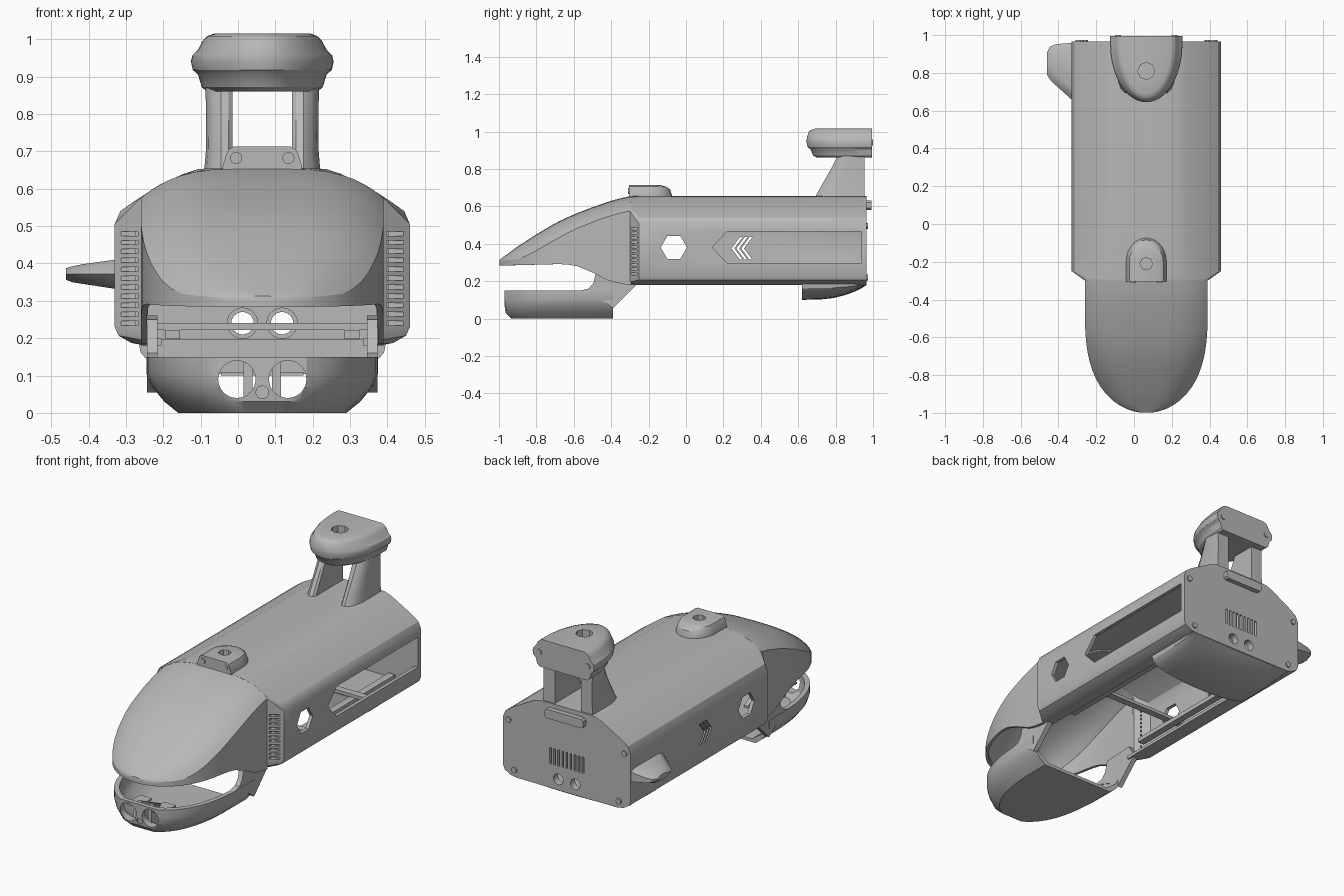
import bpy, bmesh, math

if "Cube" in bpy.data.objects:
    bpy.data.objects.remove(bpy.data.objects["Cube"])

CX = 0.065                      # the hull's own centre line (a side fin shifts the bounds)


def loft(name, rings, closed=True, caps=(True, True)):
    bm = bmesh.new()
    vs = [[bm.verts.new((x + CX, y, z)) for x, y, z in r] for r in rings]
    n = len(vs[0])
    for a, b in zip(vs, vs[1:]):
        for i in range(n if closed else n - 1):
            j = (i + 1) % n
            bm.faces.new((a[i], a[j], b[j], b[i]))
    if caps[0]:
        bm.faces.new(vs[0])
    if caps[1]:
        bm.faces.new(vs[-1])
    bmesh.ops.recalc_face_normals(bm, faces=bm.faces)
    me = bpy.data.meshes.new(name)
    bm.to_mesh(me)
    bm.free()
    o = bpy.data.objects.new(name, me)
    bpy.context.collection.objects.link(o)
    return o


def prism(name, pts, axis, a, b):
    put = {'x': lambda p, d: (d, p[0], p[1]), 'y': lambda p, d: (p[0], d, p[1]),
           'z': lambda p, d: (p[0], p[1], d)}[axis]
    return loft(name, [[put(p, d) for p in pts] for d in (a, b)])


def box(name, x0, x1, y0, y1, z0, z1):
    return prism(name, [(x0, y0), (x1, y0), (x1, y1), (x0, y1)], 'z', z0, z1)


def disc(u, v, r, n=24):
    return [(u + r * math.cos(2 * math.pi * i / n), v + r * math.sin(2 * math.pi * i / n))
            for i in range(n)]


def bake(o):
    bpy.context.view_layer.update()
    dg = bpy.context.evaluated_depsgraph_get()
    me = bpy.data.meshes.new_from_object(o.evaluated_get(dg))
    o.modifiers.clear()
    o.data = me


def cut(o, cutters):
    for c in cutters:
        m = o.modifiers.new("cut", 'BOOLEAN')
        m.operation, m.solver, m.object = 'DIFFERENCE', 'EXACT', c
        c.hide_render = True
    bake(o)
    for c in cutters:
        bpy.data.objects.remove(c)


def bullet(hw, tip, mid, flat, p=2.0, clamp=None, n=32):
    """Plan outline: rounded at tip, straight from mid to flat."""
    pts = [(hw, flat)]
    for i in range(n + 1):
        t = math.pi * i / n
        y = mid + (tip - mid) * max(math.sin(t), 0) ** (2 / p)
        pts.append((hw * math.cos(t), y if clamp is None else max(y, clamp)))
    return pts + [(-hw, flat)]


def lerp(tab, y):
    for (a, u), (b, v) in zip(tab, tab[1:]):
        if y <= b:
            return u + (v - u) * max(0, (y - a) / (b - a))
    return tab[-1][1]


def mirror(half):
    return half + [(-x, z) for x, z in reversed(half) if x > 1e-6]


# ---- main hull: hollow shell that narrows to the nose at its front
U = [0, .3, .5, .65, .85, .95, 1]
neck = [(.325 * u, .575 + .08 * (1 - u ** 3.5)) for u in U] + \
       [(.325, .21), (.322, .195), (.315, .185), (.30, .18), (0, .18)]
main = [(0, .655), (.1, .655), (.17, .653), (.21, .64), (.34, .568), (.38, .54), (.395, .505),
        (.395, .23), (.385, .207), (.35, .187), (.31, .18), (0, .18)]


def ring(sec, y, k=1.0, kz=1.0):
    return [(x * k, y, .415 + (z - .415) * kz) for x, z in mirror(sec)]


hull = loft("hull", [ring(neck, -.30), ring(main, -.25), ring(main, .965)])
inner = loft("hull_inner_cutter", [ring(neck, -.36, .94, .92), ring(neck, -.285, .94, .92),
                                   ring(main, -.235, .95, .93), ring(main, .94, .95, .93)])
cutters = [inner, box("belly_cutter", -.27, .27, -.45, .62, .1, .25)]
cutters.append(prism("hatch_cutter", [(.14, .38), (.22, .465), (.938, .465), (.938, .297), (.22, .297)],
                     'x', .34, .5))
cutters.append(prism("hex_cutter", disc(-.065, .38, .07, 6), 'x', -.6, .6))
for k in range(3):              # chevron slots, left side
    y = .243 + .026 * k
    cutters.append(prism("chevron_cutter", [(y, .375), (y + .045, .435), (y + .06, .435), (y + .015, .375),
                                            (y + .06, .315), (y + .045, .315)], 'x', -.5, -.34))
for k in range(9):              # rear vents
    x = -.1 + .025 * k
    cutters.append(box("vent_cutter", x - .006, x + .006, .9, 1, .315, .405))
for s in (-1, 1):
    cutters.append(prism("port_cutter", disc(s * .053, .24, .03), 'y', .9, 1))
    for k in range(11):         # gills on the shoulders
        z = .24 + .024 * k
        xs = sorted((s * .333, s * .388))
        cutters.append(box("gill_cutter", xs[0], xs[1], -.33, -.262, z - .006, z + .006))
cut(hull, cutters)

# ---- rear details: port rings, screws, bar
for s in (-1, 1):
    r = prism("port_ring", disc(s * .053, .24, .042), 'y', .925, .943)
    cut(r, [prism("ring_cutter", disc(s * .053, .24, .03), 'y', .9, 1)])
    for x, z in ((.36, .495), (.325, .22)):
        prism("plate_screw", disc(s * x, z, .016, 12), 'y', .96, .973)
bar = prism("rear_bar", [(-.12, .59), (-.11, .58), (.11, .58), (.12, .59), (.12, .62),
                         (.11, .63), (-.11, .63), (-.12, .62)], 'y', .955, .992)

# ---- interior rails
for s in (-1, 1):
    box("inner_rail", s * .24 - .02, s * .24 + .02, -.15, .93, .198, .222)
for y in (.1, .6):
    box("cross_rail", -.32, .32, y - .02, y + .02, .222, .24)

# ---- belly fairing at the rear
rings = []
for y, d in ((.62, .085), (.72, .083), (.79, .075), (.85, .06), (.9, .042), (.94, .022), (.962, .008)):
    arc = [(.33 * math.cos(math.pi * i / 20), y, .185 - d * math.sin(math.pi * i / 20) ** .7 if 0 < i < 20 else .185)
           for i in range(21)]
    rings.append([(.33, y, .192)] + arc + [(-.33, y, .192)])
loft("belly_fairing", rings)

# ---- nose canopy: shell open underneath
H = [(-1, .312), (-.9, .385), (-.8, .45), (-.7, .51), (-.6, .557), (-.5, .595), (-.4, .63), (-.3, .655)]
C = [(-1, .306), (-.9, .318), (-.84, .34), (-.72, .41), (-.6, .475), (-.45, .535), (-.35, .565), (-.3, .575)]
B = [(-1, .283), (-.65, .292), (-.58, .28), (-.5, .246), (-.42, .205), (-.36, .187), (-.3, .18)]
ys = [-.998, -.992, -.98, -.96, -.935, -.9, -.86, -.82, -.78, -.73, -.68, -.63, -.58, -.54, -.5,
      -.46, -.42, -.38, -.34, -.295]
rings = []
for y in ys:
    w = .325 * math.sqrt(1 - max(0, (-.45 - y) / .55) ** 2.8)
    h, c, b = lerp(H, y), lerp(C, y), lerp(B, y)
    half = [(w * u, c + (h - c) * (1 - u ** 3.5)) for u in (0, .15, .3, .42, .54, .65, .75, .84, .91, .96, 1)]
    half += [(w, (b + c) / 2), (w, b)]
    sec = [(-x, z) for x, z in reversed(half[1:])] + half
    rings.append([(x, y, z) for x, z in sec])
canopy = loft("nose_canopy", rings, closed=False, caps=(True, False))
m = canopy.modifiers.new("shell", 'SOLIDIFY')
m.thickness, m.offset = .016, -1
bake(canopy)

# ---- lower jaw: open tray with two round lamp holes
lower = [(0, .225, -.95, -.935), (.03, .262, -.985, -.965), (.07, .295, -.998, -.97),
         (.105, .31, -1, -.97), (.15, .31, -1, -.97)]
jaw = loft("lower_jaw", [[(x, y, z) for x, y in bullet(hw, tip, -.45, -.39, 2.8, cl)]
                         for z, hw, tip, cl in lower])
hollow = [(.018, .2, -.92, -.9), (.06, .262, -.96, -.935), (.105, .285, -.97, -.945), (.3, .285, -.97, -.945)]
cutters = [loft("jaw_cutter", [[(x, y, z) for x, y in bullet(hw, tip, -.45, -.3, 2.8, cl)]
                               for z, hw, tip, cl in hollow])]
cutters += [prism("lamp_cutter", disc(s * .068, .09, .05, 32), 'y', -1.1, -.85) for s in (-1, 1)]
cutters.append(prism("sensor_cutter", disc(0, .055, .017, 16), 'y', -1.1, -.958))
cut(jaw, cutters)
for s in (-1, 1):
    g = s * .038
    prism("lamp_bracket", [(-.93, .015), (-.93, .135), (-.9, .135), (-.68, .03), (-.68, .015)],
          'x', g - .012, g + .012)
    prism("lamp_shelf", [(-.92, .1), (-.8, .1), (-.8, .11), (-.92, .11)], 'x',
          *sorted((g, s * .11)))
    # arm joining jaw and hull
    prism("jaw_arm", [(-.56, .14), (-.56, .15), (-.52, .16), (-.495, .19), (-.48, .25), (-.3, .26),
                      (-.262, .2), (-.262, .182), (-.39, .055), (-.45, .1)],
          'x', *sorted((s * .28, s * .308)))

# ---- front camera bump
bump = loft("front_bump", [[(x, y, z) for x, y in bullet(hw, tip, -.2, -.305, 2)]
                           for z, hw, tip in ((.63, .107, -.073), (.66, .106, -.075), (.69, .097, -.085),
                                              (.705, .09, -.105), (.713, .075, -.135))])
cut(bump, [prism("bump_cutter", disc(0, -.21, .033, 8), 'z', .685, .8)])
for s in (-1, 1):
    prism("bump_screw", disc(s * .07, .682, .016, 16), 'y', -.31, -.29)

# ---- tail tower: two leaning pillars and a rounded head
for s in (-1, 1):
    rings = []
    for z, f, o in ((.64, .685, .156), (.70, .718, .151), (.80, .775, .15), (.89, .82, .153)):
        d = (.955 - f) / .27
        rings.append([(s * x, .955 - (.955 - y) * d, z) for x, y in
                      ((.08, .955), (o, .955), (o, .79), (o - .006, .75), (o - .02, .71), (.11, .685),
                       (.09, .69), (.08, .705))])
    loft("tail_pillar", rings)
prof = [(.86, .148, .70), (.872, .162, .68), (.905, .172, .665), (.918, .186, .65), (.94, .191, .645),
        (.957, .187, .645), (.972, .172, .648), (.995, .16, .655), (1.008, .148, .668), (1.015, .13, .69)]
head = loft("tail_head", [[(x, y, z) for x, y in bullet(hw, tip, .95, .995, 2)] for z, hw, tip in prof])
cut(head, [prism("head_cutter", disc(0, .81, .045, 8), 'z', .97, 1.1)])
for s in (-1, 1):
    prism("head_screw", disc(s * .15, .94, .016, 12), 'y', .985, 1.0)

# ---- side fin, left
rings = []
for x, y0, y1, z0, z1 in ((-.38, .645, .96, .33, .412), (-.48, .735, .952, .345, .398),
                          (-.51, .763, .938, .35, .392), (-.525, .79, .91, .356, .387)):
    zm, e = (z0 + z1) / 2, .03
    rings.append([(x, y0, zm), (x, y0 + e, z0 + .008), (x, y0 + 2 * e, z0), (x, y1 - e, z0), (x, y1, z0 + .012),
                  (x, y1, z1 - .012), (x, y1 - e, z1), (x, y0 + 2 * e, z1), (x, y0 + e, z1 - .008)])
loft("side_fin", rings)

# ---- one flat grey, smooth shading with sharp edges kept
grey = bpy.data.materials.new("plain grey")
grey.diffuse_color = (.48, .48, .48, 1)
grey.use_nodes = True
grey.node_tree.nodes["Principled BSDF"].inputs["Base Color"].default_value = grey.diffuse_color
for o in bpy.data.objects:
    o.data.materials.clear()
    o.data.materials.append(grey)
    for p in o.data.polygons:
        p.material_index = 0
    o.select_set(True)
bpy.context.view_layer.objects.active = hull
bpy.ops.object.shade_smooth_by_angle(angle=math.radians(30))
